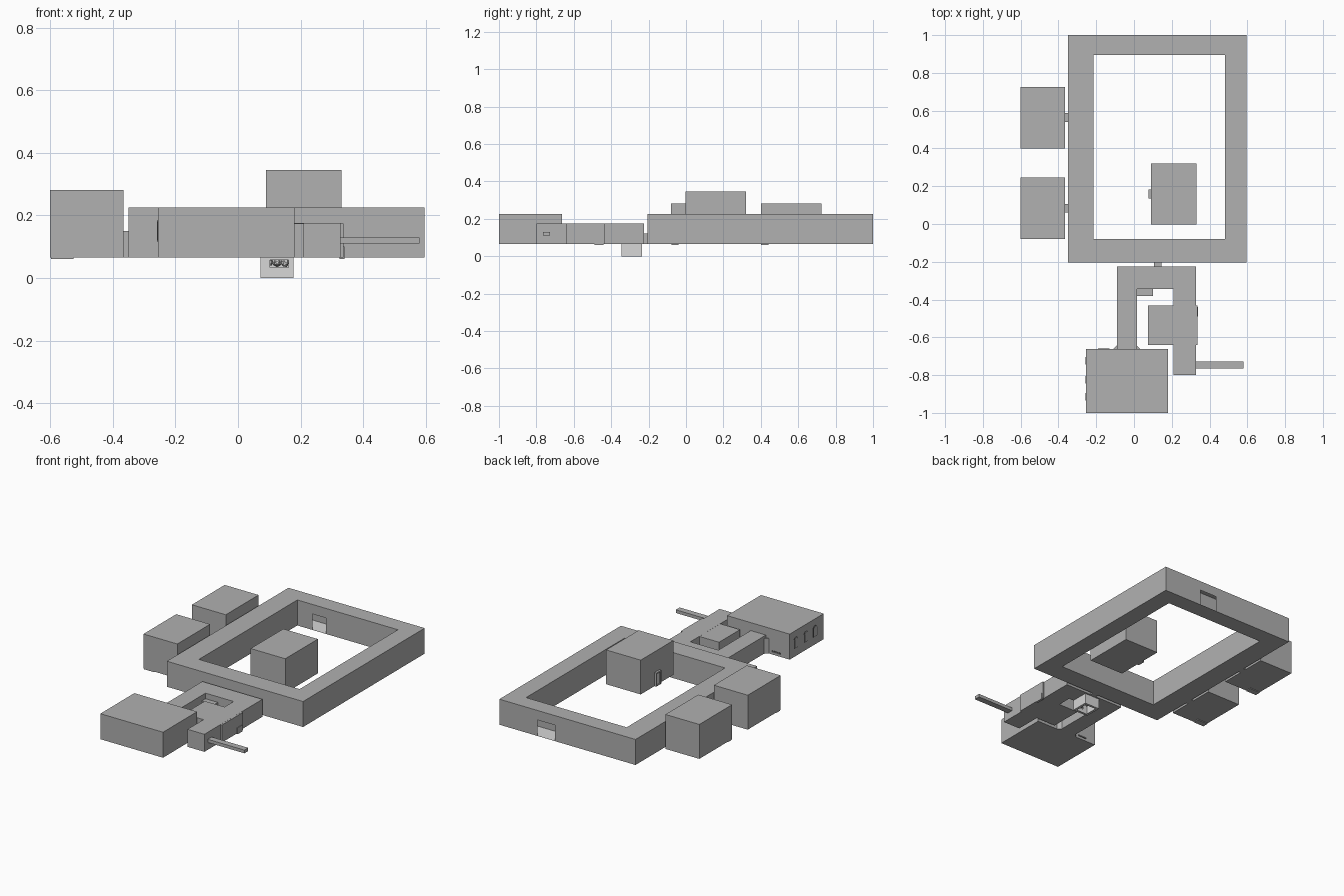
import bpy, bmesh, math, random

if "Cube" in bpy.data.objects:
    bpy.data.objects.remove(bpy.data.objects["Cube"])
random.seed(4)

def material(name, v):
    m = bpy.data.materials.new(name)
    m.diffuse_color = (v, v, v, 1)
    m.use_nodes = True
    m.node_tree.nodes["Principled BSDF"].inputs["Base Color"].default_value = m.diffuse_color
    return m

GREY = material("stone_grey", 0.44)
LIGHT = material("pale_stone", 0.68)
DARK = material("dark_grey", 0.12)

def finish(name, bm, mat):
    bmesh.ops.remove_doubles(bm, verts=bm.verts, dist=1e-5)
    me = bpy.data.meshes.new(name)
    bm.to_mesh(me)
    bm.free()
    me.materials.append(mat)
    ob = bpy.data.objects.new(name, me)
    bpy.context.collection.objects.link(ob)
    return ob

def face(bm, pts):
    return bm.faces.new([bm.verts.new(p) for p in pts])

def wall(bm, a, b, z0, z1, hole=None):
    """Upright wall from a to b, with an optional hole (start, end, bottom, top)."""
    length = math.dist(a, b)
    def quad(s0, s1, lo, hi):
        if s1 - s0 < 1e-5 or hi - lo < 1e-5:
            return
        p, q = [[a[i] + (b[i] - a[i]) * s / length for i in (0, 1)] for s in (s0, s1)]
        face(bm, [(*p, lo), (*q, lo), (*q, hi), (*p, hi)])
    if not hole:
        quad(0, length, z0, z1)
        return
    s0, s1, lo, hi = hole
    quad(0, s0, z0, z1)
    quad(s1, length, z0, z1)
    quad(s0, s1, z0, lo)
    quad(s0, s1, hi, z1)

def rect(x0, x1, y0, y1):
    return [(x0, y0), (x1, y0), (x1, y1), (x0, y1)]

def room(name, pts, z0, z1, holes={}, mat=GREY, caps=True):
    """Hollow room over a counter-clockwise floor plan."""
    bm = bmesh.new()
    for i, a in enumerate(pts):
        wall(bm, a, pts[(i + 1) % len(pts)], z0, z1, holes.get(i))
    if caps:
        face(bm, [(x, y, z1) for x, y in pts])
        face(bm, [(x, y, z0) for x, y in reversed(pts)])
    return finish(name, bm, mat)

def ring_cap(bm, outer, inner, z, up):
    for i in range(4):
        j = (i + 1) % 4
        q = [(*outer[i], z), (*outer[j], z), (*inner[j], z), (*inner[i], z)]
        face(bm, q if up else q[::-1])

Z = 0.065

# Large ring corridor with a doorway outside and one to the yard
outer = rect(-0.35, 0.595, -0.205, 1.0)
inner = rect(-0.215, 0.483, -0.08, 0.895)
bm = bmesh.new()
for i in range(4):
    wall(bm, outer[i], outer[(i + 1) % 4], Z, 0.225,
         (0.265, 0.385, Z, 0.165) if i == 2 else None)
    wall(bm, inner[(i + 1) % 4], inner[i], Z, 0.225,
         (0.105, 0.2, Z, 0.165) if i == 2 else None)
ring_cap(bm, outer, inner, 0.225, True)
ring_cap(bm, outer, inner, Z, False)
finish("ring_corridor", bm, GREY)

# Pale floor inside the ring corridor
bm = bmesh.new()
ring_cap(bm, rect(-0.349, 0.594, -0.204, 0.999), rect(-0.216, 0.484, -0.081, 0.896), Z + 0.003, True)
finish("ring_floor", bm, LIGHT)

# Two side rooms with short links and a small base slab
for n, y in enumerate((-0.08, 0.4)):
    room(f"side_room_{n}", rect(-0.6, -0.365, y, y + 0.325), Z, 0.281)
    room(f"side_link_{n}", rect(-0.365, -0.35, y + 0.14, y + 0.187), Z, 0.15)
    room(f"side_slab_{n}", rect(-0.598, -0.525, y + 0.002, y + 0.04), 0.06, Z)

# Raised room in the yard with an open porch
room("yard_room", rect(0.09, 0.33, -0.003, 0.32), 0.13, 0.345)
room("yard_porch", rect(0.077, 0.09, 0.135, 0.183), 0.13, 0.215,
     {3: (0.008, 0.04, 0.134, 0.207)})
room("yard_porch_back", rect(0.085, 0.089, 0.14, 0.178), 0.134, 0.21, mat=LIGHT)

# Bent south corridor, its rooms and links
room("bent_corridor", [(-0.09, -0.665), (0.015, -0.665), (0.015, -0.343), (0.21, -0.343),
                       (0.21, -0.8), (0.327, -0.8), (0.327, -0.225), (-0.09, -0.225)], Z, 0.175)
room("corridor_link", rect(0.105, 0.145, -0.225, -0.205), Z, 0.122)
room("alcove", rect(0.015, 0.1, -0.38, -0.343), Z, 0.14)
room("middle_room", rect(0.073, 0.337, -0.64, -0.432), Z, 0.1745)
room("middle_slab", rect(0.325, 0.34, -0.49, -0.44), 0.06, 0.1)
room("long_passage", rect(0.327, 0.58, -0.765, -0.727), 0.11, 0.13)

# Large hall with a flared doorway
room("hall", rect(-0.255, 0.18, -1.0, -0.663), Z, 0.225)
for n, (x, s) in enumerate(((-0.09, -1), (0.015, 1))):
    pts = [(x, -0.663), (x + s * 0.02, -0.663), (x, -0.643)]
    room(f"door_flare_{n}", pts if s > 0 else pts[::-1], Z, 0.16)
room("hall_ledge", rect(-0.19, -0.13, -0.663, -0.66), 0.08, 0.09, mat=DARK)

# Arched windows on the left side of the hall
def arch(name, y, w, h, z, x, mat):
    r = w / 2
    prof = [(y - r, z), (y + r, z)]
    prof += [(y + r * math.cos(math.pi * k / 8), z + h - r + r * math.sin(math.pi * k / 8))
             for k in range(9)]
    bm = bmesh.new()
    f = face(bm, [(x, *p) for p in prof])
    out = bmesh.ops.extrude_face_region(bm, geom=[f])
    bmesh.ops.translate(bm, vec=(-0.255 - x, 0, 0),
                        verts=[v for v in out["geom"] if isinstance(v, bmesh.types.BMVert)])
    bmesh.ops.recalc_face_normals(bm, faces=bm.faces)
    finish(name, bm, mat)

for n, y in enumerate((-0.725, -0.825, -0.915)):
    arch(f"window_frame_{n}", y, 0.04, 0.07, 0.115, -0.2565, DARK)
    arch(f"window_pane_{n}", y, 0.03, 0.06, 0.12, -0.258, GREY)

# Pit under the bent corridor, open below, with loose rocks at the top
room("pit_walls", rect(0.072, 0.177, -0.345, -0.235), 0.0, Z,
     {0: (0.03, 0.09, 0.034, 0.058)}, LIGHT, caps=False)
bm = bmesh.new()
ring_cap(bm, rect(0.072, 0.177, -0.345, -0.235), rect(0.087, 0.162, -0.33, -0.25), 0.0, False)
finish("pit_rim", bm, LIGHT)
for n in range(6):
    bpy.ops.mesh.primitive_ico_sphere_add(
        subdivisions=1, radius=random.uniform(0.012, 0.018),
        location=(0.1 + 0.025 * (n % 3), -0.31 + 0.04 * (n // 3), 0.05),
        rotation=[random.uniform(0, 3) for _ in range(3)])
    rock = bpy.context.object
    rock.name = f"pit_rock_{n}"
    rock.scale.z = 0.8
    rock.data.materials.append(LIGHT)
